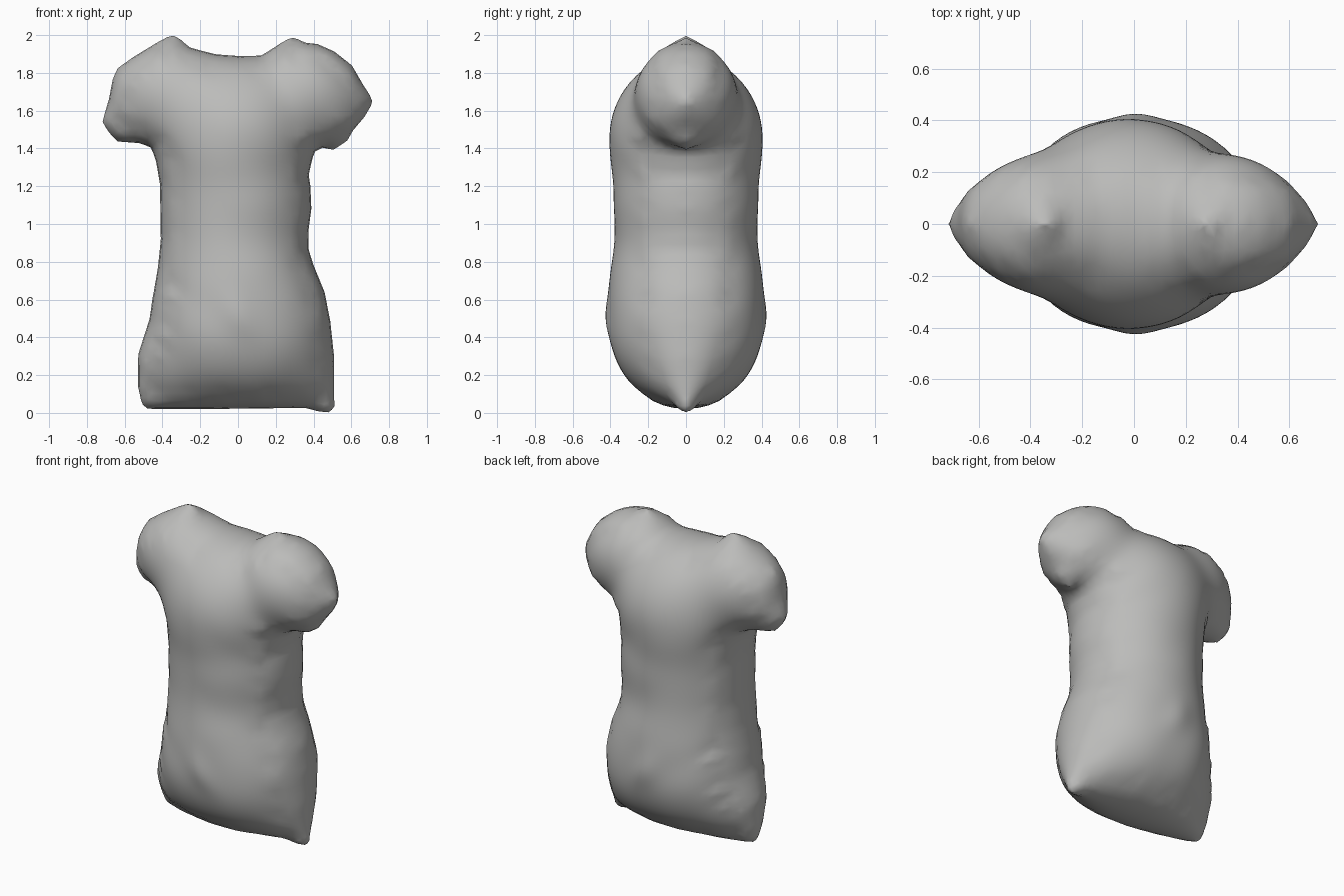
import bpy, bmesh, math
from mathutils import Vector as V
from mathutils.geometry import delaunay_2d_cdt

if "Cube" in bpy.data.objects:
    bpy.data.objects.remove(bpy.data.objects["Cube"])

# Silhouette of the puffed garment, as x, z pairs running round the edge
P = [-.34, 2, -.38, 1.99, -.44, 1.955, -.555, 1.885, -.64, 1.825, -.665, 1.765,
     -.685, 1.66, -.72, 1.54, -.685, 1.485, -.64, 1.435, -.52, 1.427, -.46, 1.405,
     -.435, 1.33, -.415, 1.215, -.41, .92, -.425, .77, -.455, .6, -.47, .495,
     -.53, .31, -.53, .135, -.51, .045, -.48, .02, -.07, .02, .36, .025,
     .42, .008, .48, 0, .52, .035, .51, .07, .51, .3, .49, .485, .46, .64,
     .40, .785, .375, .865, .375, .97, .39, 1.08, .385, 1.2, .375, 1.26,
     .405, 1.385, .445, 1.405, .505, 1.39, .58, 1.44, .61, 1.495, .67, 1.565,
     .72, 1.65, .665, 1.735, .605, 1.84, .51, 1.915, .42, 1.955, .355, 1.96,
     .29, 1.995, .22, 1.955, .125, 1.893, .01, 1.89, -.12, 1.9, -.255, 1.935, -.3, 1.975]
corners = [V(P[i:i + 2]) for i in range(0, len(P), 2)]
MAX_R = .41

# Even out the outline
rim = []
for a, b in zip(corners, corners[1:] + corners[:1]):
    n = max(1, round((b - a).length / .03))
    rim += [a.lerp(b, i / n) for i in range(n)]
N = len(rim)


def edge_distance(p):
    """Distance to the outline, negative outside."""
    best, inside = 9, False
    for a, b in zip(corners, corners[1:] + corners[:1]):
        ab = b - a
        t = min(1, max(0, (p - a).dot(ab) / ab.length_squared))
        best = min(best, (p - a - ab * t).length)
        if (a.y > p.y) != (b.y > p.y) and p.x < a.x + ab.x * (p.y - a.y) / ab.y:
            inside = not inside
    return best if inside else -best


def grid(step):
    return [V((i * step, k * step)) for i in range(-int(.74 / step), int(.74 / step) + 1)
            for k in range(int(2 / step) + 1)]


# Points: outline, thin rings inside it, and a regular interior grid
points = list(rim)
for off in (.006, .02, .042):
    for i in range(N):
        t = (rim[(i + 1) % N] - rim[i - 1]).normalized()
        p = rim[i] + V((-t.y, t.x)) * off
        if edge_distance(p) > off * .85:
            points.append(p)
points += [p for p in grid(.035) if edge_distance(p) > .06]

# Inflate with the largest balls that fit inside the outline
balls = [(p.x, p.y, min(d, MAX_R) ** 2) for p in grid(.03)
         if (d := edge_distance(p)) > .015]
verts, _, faces, *_ = delaunay_2d_cdt(points, [(i, (i + 1) % N) for i in range(N)], [], 1, 1e-6)
dist = [edge_distance(v) for v in verts]
sq = []
for v, d in zip(verts, dist):
    x, z = v
    sq.append(0 if d < .002 else max(d * d, max(r - (x - a) ** 2 - (z - b) ** 2 for a, b, r in balls)))

# Soften the creases between balls
near = [set() for _ in verts]
for f in faces:
    for i in range(3):
        near[f[i]] |= {f[i - 1], f[i - 2]}
for _ in range(8):
    sq = [s if d < .05 else .5 * s + .5 * sum(sq[j] for j in n) / len(n)
          for s, d, n in zip(sq, dist, near)]

# Front and back skins sharing one rim
bm = bmesh.new()
front = [bm.verts.new((v.x, -math.sqrt(s), v.y)) for v, s in zip(verts, sq)]
back = [f if s == 0 else bm.verts.new((v.x, math.sqrt(s), v.y))
        for f, v, s in zip(front, verts, sq)]
for f in faces:
    for skin in (front, back):
        q = [skin[i] for i in f]
        if not bm.faces.get(q):
            bm.faces.new(q)
bmesh.ops.recalc_face_normals(bm, faces=bm.faces[:])
for f in bm.faces:
    f.smooth = True
mesh = bpy.data.meshes.new("puffed_shirt")
bm.to_mesh(mesh)
shirt = bpy.data.objects.new("puffed_shirt", mesh)
bpy.context.collection.objects.link(shirt)

grey = bpy.data.materials.new("plain grey")
grey.diffuse_color = (.5, .5, .49, 1)
grey.use_nodes = True
grey.node_tree.nodes["Principled BSDF"].inputs["Base Color"].default_value = grey.diffuse_color
mesh.materials.append(grey)
smooth = shirt.modifiers.new("soften", 'SMOOTH')
smooth.factor, smooth.iterations = .4, 2
